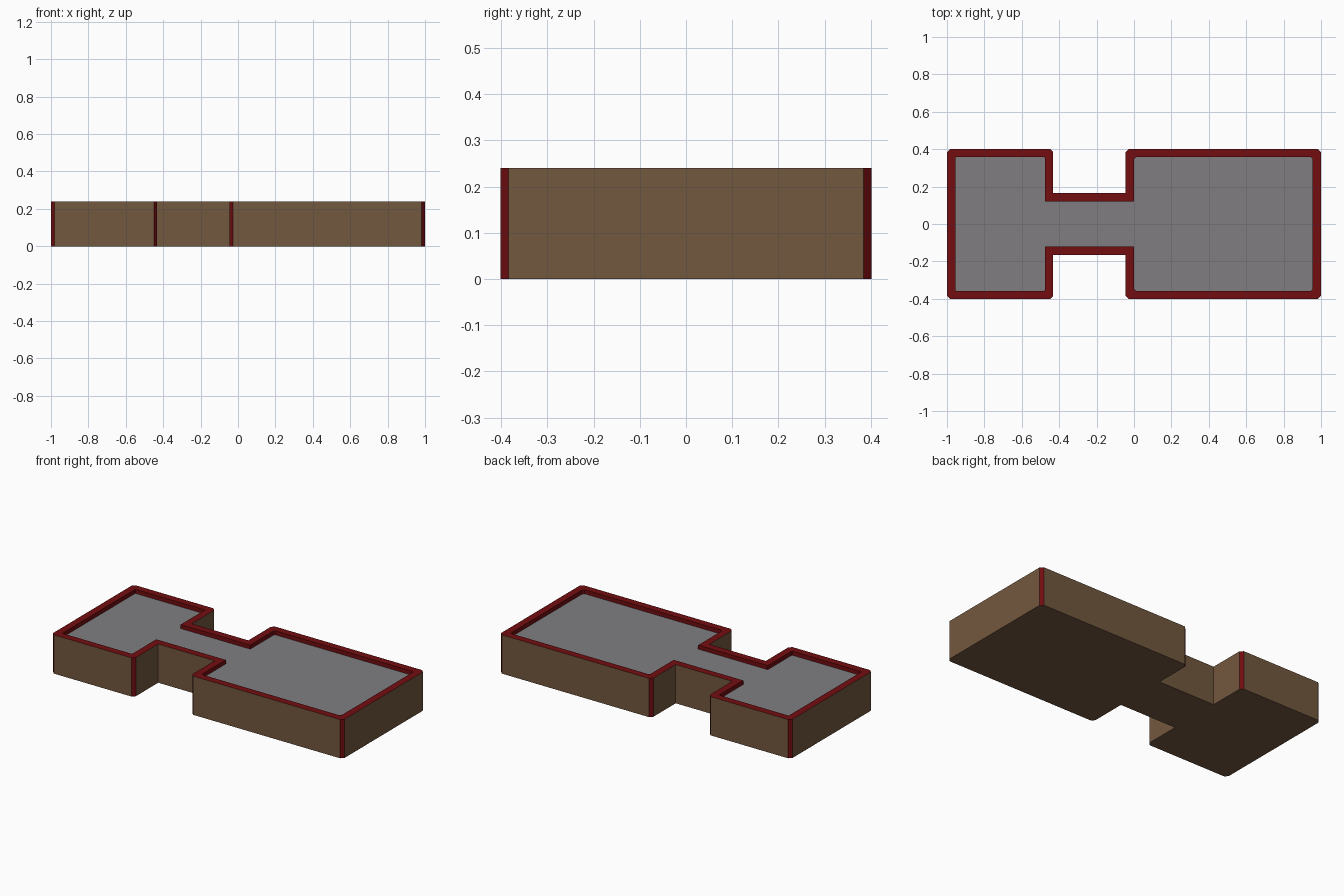
import bpy, bmesh

if "Cube" in bpy.data.objects:
    bpy.data.objects.remove(bpy.data.objects["Cube"])

H = 0.24          # top of the parapet
ROOF_Z = 0.215    # sunken roof deck
RIM = 0.045       # parapet thickness


def material(name, rgb):
    m = bpy.data.materials.new(name)
    m.diffuse_color = (*rgb, 1.0)
    m.use_nodes = True
    m.node_tree.nodes["Principled BSDF"].inputs["Base Color"].default_value = m.diffuse_color
    return m


brown = material("brown wall", (0.171, 0.098, 0.050))
red = material("dark red trim", (0.168, 0.004, 0.005))
grey = material("grey roof", (0.215, 0.208, 0.217))


def outline(d, c_left, c_right):
    """Two blocks joined by a neck, inset by d, convex corners cut by c."""
    x0, x1, x2, x3 = -1 + d, -0.432 - d, -0.045 + d, 1 - d
    y, n = 0.402 - d, 0.165 - d
    a, b = c_left, c_right
    back = [(x3, y - b), (x3 - b, y), (x2 + b, y), (x2, y - b), (x2, n),
            (x1, n), (x1, y - a), (x1 - a, y), (x0 + a, y), (x0, y - a)]
    return back + [(px, -py) for px, py in reversed(back)]


def ring(bm, pts, z):
    return [bm.verts.new((x, y, z)) for x, y in pts]


def bridge(bm, low, high):
    n = len(low)
    return [bm.faces.new((low[i], low[(i + 1) % n], high[(i + 1) % n], high[i]))
            for i in range(n)]


def finish(bm, name, mats):
    mesh = bpy.data.meshes.new(name)
    bm.to_mesh(mesh)
    bm.free()
    for m in mats:
        mesh.materials.append(m)
    ob = bpy.data.objects.new(name, mesh)
    bpy.context.collection.objects.link(ob)


outer = outline(0, 0.018, 0.018)
inner = outline(RIM, 0.003, 0.010)

# Walls with red corner strips, red parapet top and inner lining
bm = bmesh.new()
base, top = ring(bm, outer, 0), ring(bm, outer, H)
lip, foot = ring(bm, inner, H), ring(bm, inner, ROOF_Z)
bm.faces.new(base[::-1])
walls = bridge(bm, base, top)
for f in bridge(bm, top, lip) + bridge(bm, lip, foot):
    f.material_index = 1
bm.normal_update()
for f in walls:
    if min(abs(f.normal.x), abs(f.normal.y)) > 0.3:   # cut corners
        f.material_index = 1
finish(bm, "building_walls", [brown, red])

# Sunken roof deck
bm = bmesh.new()
bm.faces.new(ring(bm, inner, ROOF_Z))
finish(bm, "roof_deck", [grey])
